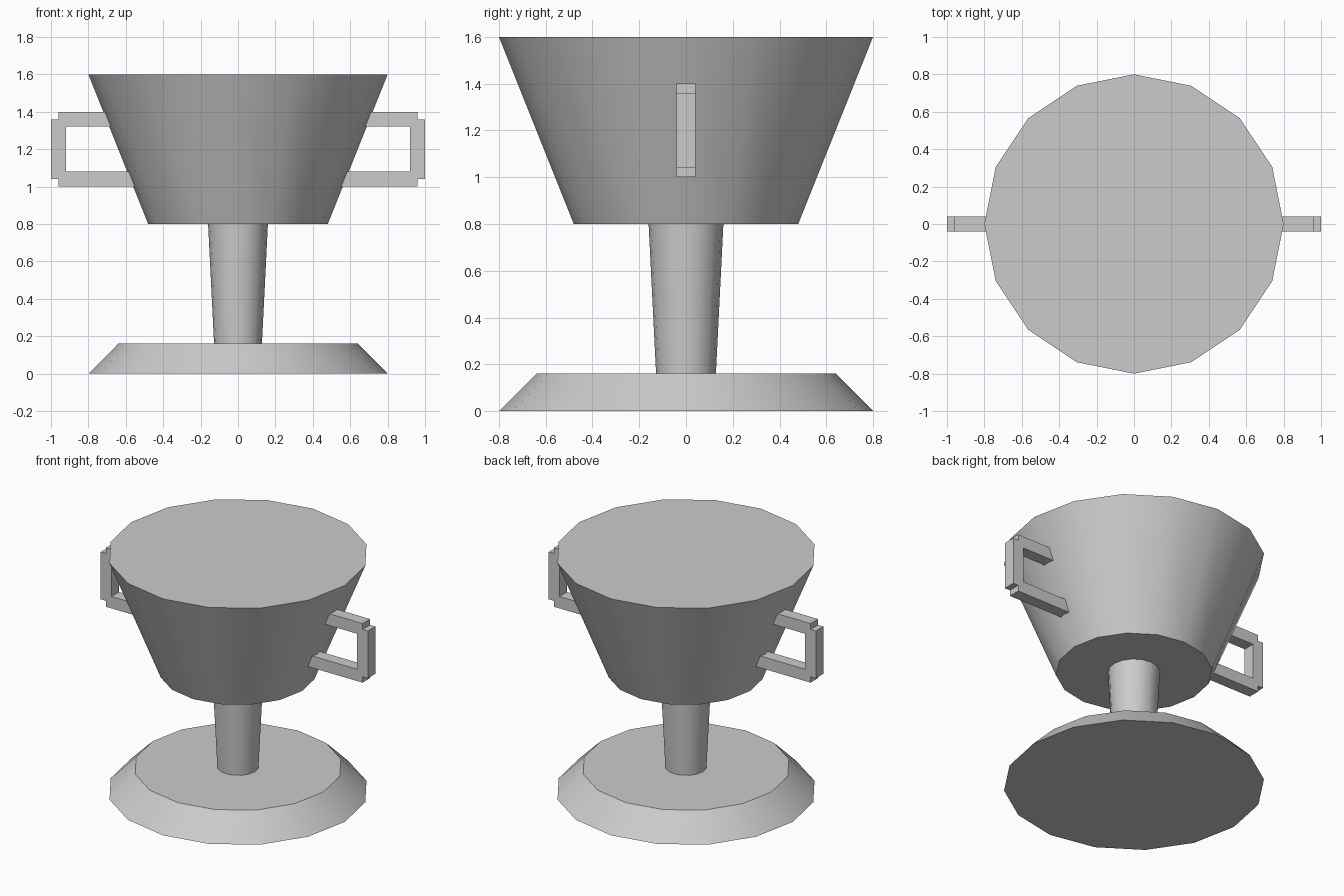
import bpy
import math

default = bpy.data.objects.get("Cube")
if default:
    bpy.data.objects.remove(default, do_unlink=True)

GREY = (0.6, 0.6, 0.6, 1.0)
metal = bpy.data.materials.new("plain grey")
metal.use_nodes = True
metal.diffuse_color = GREY
metal.node_tree.nodes["Principled BSDF"].inputs["Base Color"].default_value = GREY


def finish(name):
    obj = bpy.context.object
    obj.name = name
    obj.data.name = name
    obj.data.materials.append(metal)
    return obj


def tapered(name, r_low, r_high, z_low, z_high):
    """Sixteen-sided capped cone section with smooth sides and sharp rims."""
    bpy.ops.mesh.primitive_cone_add(
        vertices=16, radius1=r_low, radius2=r_high,
        depth=z_high - z_low, location=(0, 0, (z_low + z_high) / 2))
    finish(name)
    bpy.ops.object.shade_smooth_by_angle(angle=math.radians(30))


def bar(name, x_min, x_max, z_min, z_max, width=0.08):
    """Square bar aligned to the axes, centred on y = 0."""
    bpy.ops.mesh.primitive_cube_add(
        size=1, location=((x_min + x_max) / 2, 0, (z_min + z_max) / 2))
    obj = finish(name)
    size = (x_max - x_min, width, z_max - z_min)
    for v in obj.data.vertices:
        v.co = [c * s for c, s in zip(v.co, size)]


# Foot, stem and bowl
tapered("base", 0.8, 0.64, 0.0, 0.16)
tapered("stem", 0.128, 0.16, 0.16, 0.8)
tapered("bowl", 0.48, 0.8, 0.8, 1.6)

# Handles: two arms and an upright grip on each side
for side, sign in (("left", 1), ("right", -1)):
    for part, x0, x1, z0, z1 in (
            ("handle_top", 0.52, 0.96, 1.32, 1.40),
            ("handle_bottom", 0.52, 0.96, 1.0, 1.08),
            ("handle_grip", 0.92, 1.0, 1.04, 1.36)):
        xs = sorted((sign * x0, sign * x1))
        bar(f"{side}_{part}", *xs, z0, z1)
